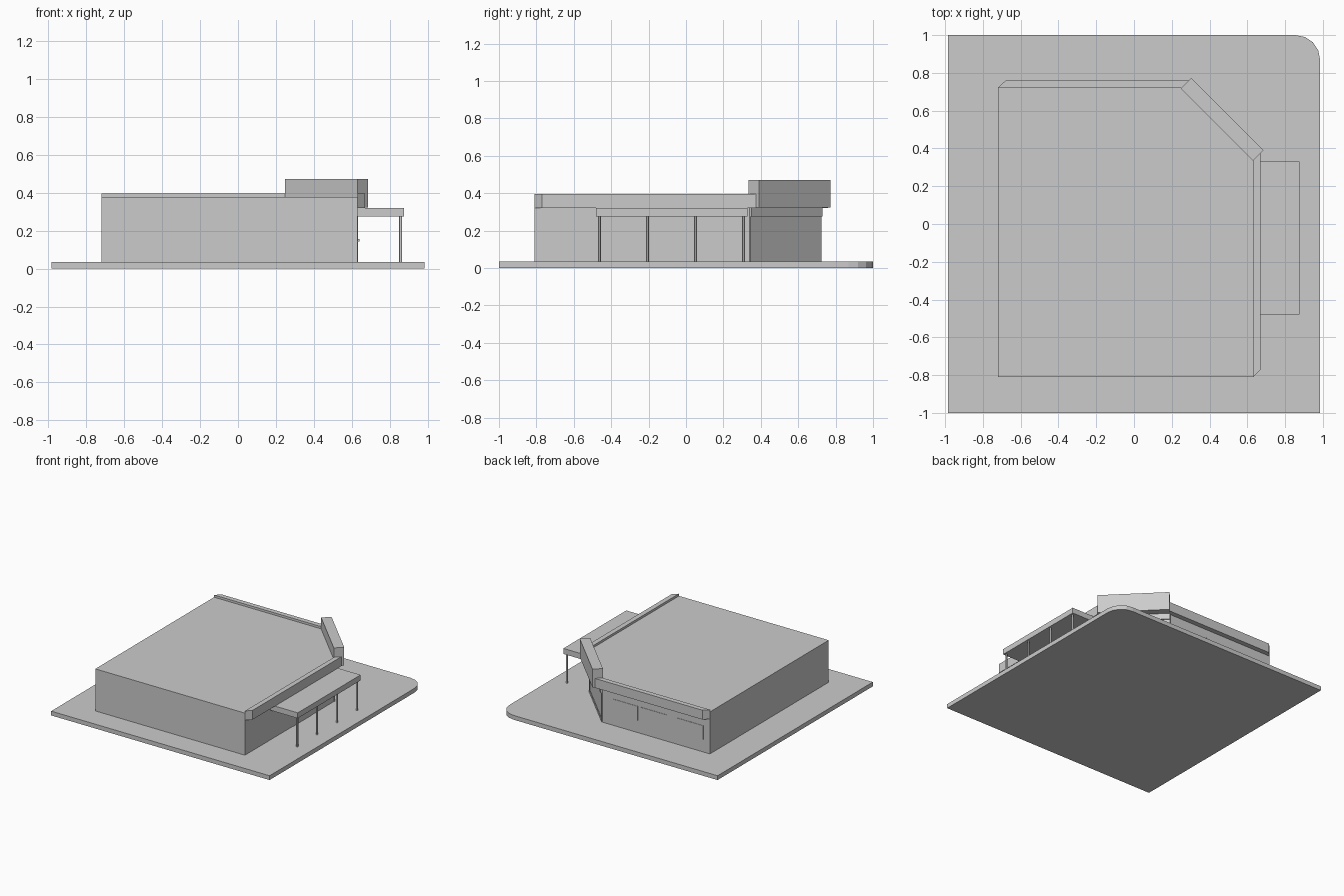
import bpy, bmesh, math
from mathutils import Matrix, Vector

if "Cube" in bpy.data.objects:
    bpy.data.objects.remove(bpy.data.objects["Cube"])


def prism(name, pts, z0, z1):
    """Extrude a plan outline between two heights."""
    bm = bmesh.new()
    face = bm.faces.new([bm.verts.new((x, y, z0)) for x, y in pts])
    ext = bmesh.ops.extrude_face_region(bm, geom=[face])
    top = [v for v in ext["geom"] if isinstance(v, bmesh.types.BMVert)]
    bmesh.ops.translate(bm, verts=top, vec=(0, 0, z1 - z0))
    bmesh.ops.recalc_face_normals(bm, faces=bm.faces)
    me = bpy.data.meshes.new(name)
    bm.to_mesh(me)
    bm.free()
    ob = bpy.data.objects.new(name, me)
    bpy.context.collection.objects.link(ob)
    return ob


def wall_box(name, a, b, s0, s1, z0, z1, depth):
    """Box on the outside of wall a-b (outside is to the right of a->b)."""
    a, b = Vector(a), Vector(b)
    d = (b - a).normalized()
    n = Vector((d.y, -d.x))
    p, q = a + d * s0, a + d * s1
    return prism(name, [p - n * 0.003, q - n * 0.003, q + n * depth, p + n * depth], z0, z1)


GROUND, ROOF = 0.035, 0.378
A, B, C, D, E = (-0.72, -0.81), (0.63, -0.81), (0.63, 0.34), (0.25, 0.72), (-0.72, 0.72)

# Paved slab with one rounded corner
r = 0.13
arc = [(0.985 - r + r * math.cos(math.radians(t)), 1 - r + r * math.sin(math.radians(t)))
       for t in (0, 22.5, 45, 67.5, 90)]
prism("ground_slab", [(-0.985, -1), (0.985, -1)] + arc + [(-0.985, 1)], 0, GROUND)

# Main building with a chamfered corner
prism("building", [A, B, C, D, E], GROUND, ROOF)

# Fascias with mitred ends, and the raised corner board
prism("side_fascia", [B, (0.67, -0.77), (0.67, 0.38), C], 0.32, 0.396)
prism("back_fascia", [E, D, (0.29, 0.76), (-0.68, 0.76)], 0.32, 0.396)
prism("corner_board", [(0.63, 0.335), (0.685, 0.39), (0.303, 0.772), (0.248, 0.717)], 0.323, 0.472)

# Canopy and its posts
prism("canopy", [(0.63, -0.48), (0.875, -0.48), (0.875, 0.33), (0.63, 0.33)], 0.275, 0.32)
for i in range(4):
    bpy.ops.mesh.primitive_cylinder_add(vertices=12, radius=0.008, depth=0.24,
                                        location=(0.858, -0.463 + i * 0.257, 0.155))
    bpy.context.object.name = f"canopy_post_{i + 1}"
    bpy.ops.object.shade_smooth_by_angle()

# Corner window: lintel, frame bars and glass
L = (Vector(D) - Vector(C)).length
wall_box("corner_lintel", C, D, 0, L, 0.275, 0.323, 0.015)
wall_box("corner_glass", C, D, 0.02, L - 0.02, 0.058, 0.265, 0.002)
wall_box("corner_sill", C, D, 0.0, L, GROUND, 0.058, 0.005)
wall_box("corner_head", C, D, 0.0, L, 0.265, 0.275, 0.005)
for i, s in enumerate((0, L - 0.02)):
    wall_box(f"corner_jamb_{i + 1}", C, D, s, s + 0.02, 0.058, 0.265, 0.005)

# Entrance under the canopy: door, transom and handle
wall_box("entrance_door", B, C, 0.61, 0.855, GROUND, 0.235, 0.003)
wall_box("door_transom", B, C, 0.61, 0.855, 0.235, 0.272, 0.002)
wall_box("door_push_bar", B, C, 0.61, 0.855, 0.143, 0.147, 0.005)
wall_box("door_handle", B, C, 0.825, 0.838, 0.142, 0.156, 0.011)

# Back windows
for i, s in enumerate((0.09, 0.35, 0.68)):
    wall_box(f"back_window_{i + 1}", D, E, s, s + 0.23, 0.135, 0.25, 0.003)
